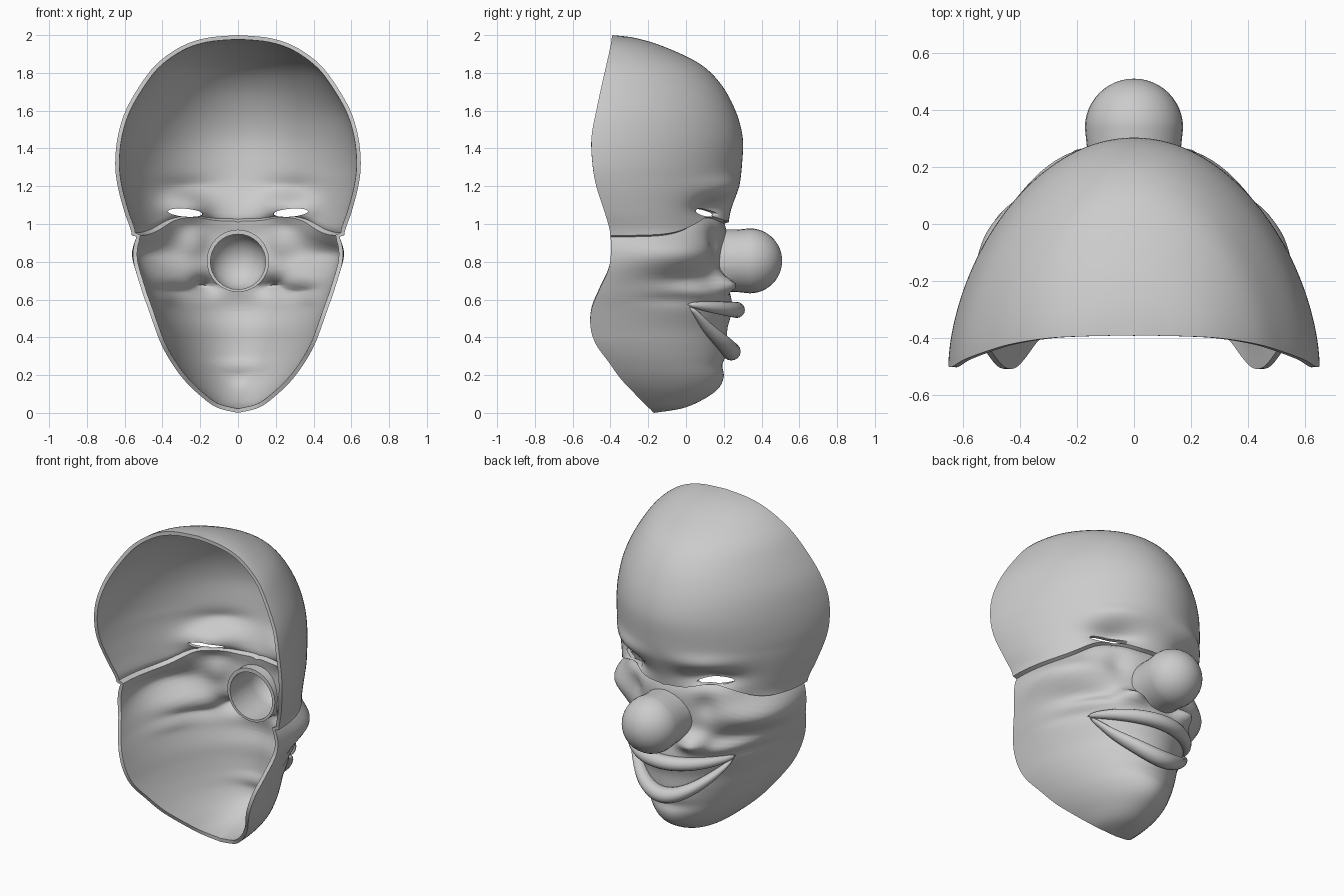
import bpy, bmesh, math
from mathutils import Vector, Matrix

if "Cube" in bpy.data.objects:
    bpy.data.objects.remove(bpy.data.objects["Cube"])

# Shell control rows: z, half width at rim, rim y, front y
ROWS = [
    (0.00, 0.00, -.17, -.17), (0.03, .115, -.20, 0.00), (0.10, .21, -.27, .13),
    (0.18, .29, -.345, .19), (0.27, .355, -.41, .205), (0.36, .405, -.475, .215),
    (0.45, .44, -.505, .22), (0.55, .475, -.50, .245), (0.65, .51, -.46, .23),
    (0.78, .545, -.405, .20), (0.94, .56, -.40, .22), (1.06, .60, -.43, .235),
    (1.20, .637, -.475, .28), (1.32, .65, -.495, .297), (1.46, .637, -.50, .30),
    (1.60, .595, -.475, .262), (1.74, .515, -.445, .185), (1.85, .428, -.42, .07),
    (1.94, .30, -.40, -.12), (1.985, .165, -.393, -.27), (2.00, 0.00, -.39, -.39)]

# Relief: angle from front (deg), z, spread in angle, spread in z, height
BUMPS = [
    (54, .84, 24, .085, .07), (26, .90, 7, .07, -.03), (46, .705, 18, .035, -.022),
    (38, .64, 15, .04, .025), (55, .60, 14, .03, -.012), (28, 1.085, 13, .05, -.07),
    (24, 1.20, 15, .05, .022), (20, .68, 8, .045, .085),
    (0, .14, 22, .06, .012), (0, .25, 22, .03, -.012)]


def row(t):
    i = min(int(t), len(ROWS) - 2)
    f = t - i
    p = [ROWS[min(max(i + k, 0), len(ROWS) - 1)] for k in (-1, 0, 1, 2)]
    return [.5 * (2 * b + (c - a) * f + (2 * a - 5 * b + 4 * c - d) * f * f
                  + (3 * b - a - 3 * c + d) * f ** 3) for a, b, c, d in zip(*p)]


def t_of(z):
    lo, hi = 0, len(ROWS) - 1
    for _ in range(26):
        mid = (lo + hi) / 2
        lo, hi = (mid, hi) if row(mid)[0] < z else (lo, mid)
    return lo


def seam_rise(deg):
    # how far the forehead / face seam climbs above z = .94
    return .10 * math.exp(-((abs(deg) - 28) / 22) ** 2) + .05 * math.exp(-(deg / 12) ** 2)


def surf(t, deg):
    z, w, yr, yf = row(t)
    a = math.radians(deg)
    d = sum(h * math.exp(-((abs(deg) - ba) / sa) ** 2 - ((z - bz) / sz) ** 2)
            for ba, bz, sa, sz, h in BUMPS)
    below = .94 + seam_rise(deg) - z
    if below > .002:  # the face tucks under the forehead edge
        d -= .03 * math.exp(-below / .04)
    p = 1 + .18 * min(max((z - 1.0) / .25, 0), 1)
    return Vector(((w + d) * math.sin(a),
                   yr + (yf - yr) * max(math.cos(a), 0) ** p + d * math.cos(a), z))


def sheared(t, deg):
    # bend the mesh rows so that one follows the seam
    z = row(t)[0]
    k = seam_rise(deg) * math.exp(-((z - .94) / .3) ** 2)
    return surf(t_of(z + k) if k > .0005 else t, deg)


def finish(name, bm):
    me = bpy.data.meshes.new(name)
    bm.to_mesh(me)
    bm.free()
    ob = bpy.data.objects.new(name, me)
    bpy.context.collection.objects.link(ob)
    return ob


def grid_object(name, pts, close=False):
    bm = bmesh.new()
    vs = [[bm.verts.new(p) for p in r] for r in pts]
    n = len(vs[0])
    for r0, r1 in zip(vs, vs[1:]):
        for j in range(n if close else n - 1):
            k = (j + 1) % n
            bm.faces.new((r0[j], r1[j], r1[k], r0[k]))
    bmesh.ops.remove_doubles(bm, verts=bm.verts, dist=1e-4)
    if close:
        bmesh.ops.recalc_face_normals(bm, faces=bm.faces)
    return finish(name, bm)


def ellipsoid(name, loc, radii, tilt=0):
    bm = bmesh.new()
    m = Matrix.Translation(loc) @ Matrix.Rotation(tilt, 4, 'Y') @ Matrix.Diagonal((*radii, 1))
    bmesh.ops.create_uvsphere(bm, u_segments=32, v_segments=20, radius=1, matrix=m)
    return finish(name, bm)


def turned(name, z, prof):
    # revolve (y, radius) points round a line along y
    return grid_object(name, [[(r * math.cos(q), y, z + r * math.sin(q))
                               for q in (k * math.tau / 32 for k in range(32))]
                              for y, r in prof], True)


def ball_end(y, r):
    return [(y + r * math.sin(k * math.pi / 24), r * math.cos(k * math.pi / 24))
            for k in range(13)]


def select(ob):
    bpy.ops.object.select_all(action='DESELECT')
    ob.select_set(True)
    bpy.context.view_layer.objects.active = ob


def combine(ob, other, op):
    other.hide_render = True
    m = ob.modifiers.new(op, 'BOOLEAN')
    m.operation, m.object, m.solver = op, other, 'EXACT'
    select(ob)
    bpy.ops.object.modifier_apply(modifier=m.name)
    bpy.data.objects.remove(other)


# Mask shell, open at the back, with an extra row just under the seam
SUB, COLS = 6, 80
levels = sorted([i / SUB for i in range((len(ROWS) - 1) * SUB + 1)] + [t_of(.932)])
mask = grid_object("mask_shell", [[sheared(t, -90 + 180 * j / COLS)
                                   for j in range(COLS + 1)] for t in levels])
sol = mask.modifiers.new("thickness", 'SOLIDIFY')
sol.thickness, sol.offset = .022, -1
select(mask)
bpy.ops.object.modifier_apply(modifier=sol.name)

# Eye slits
for s in (-1, 1):
    combine(mask, ellipsoid("eye_cutter", (s * .28, .1, 1.06), (.095, .25, .021), -s * .08),
            'DIFFERENCE')

# Hollow ball nose on a short neck
combine(mask, turned("ball_nose", .805, [(.13, 0), (.13, .165), (.27, .165)]
                     + ball_end(.337, .172)), 'UNION')
combine(mask, turned("nose_cavity", .80, [(.02, 0), (.02, .145)]
                     + ball_end(.335, .148)), 'DIFFERENCE')


# Grinning lips: tapered tubes following the shell
def lip(name, z_mid, z_end, half, r, out):
    rings = []
    for i in range(49):
        u = -1 + i / 24
        taper = max(1 - u * u, 0) ** .5
        deg = half * u
        a = math.radians(deg)
        c = surf(t_of(z_mid + (z_end - z_mid) * u * u), deg)
        d = Vector((math.sin(a), math.cos(a), 0))
        c += d * out * taper
        rings.append([c + taper * (d * r * math.cos(q) + Vector((0, 0, r * .95 * math.sin(q))))
                      for q in (k * math.tau / 16 for k in range(16))])
    return grid_object(name, rings, True)


lips = [lip("upper_lip", .545, .575, 47, .045, .022),
        lip("lower_lip", .325, .56, 46, .05, .028)]

for ob in [mask] + lips:
    select(ob)
    bpy.ops.object.shade_smooth_by_angle(angle=math.radians(55))
